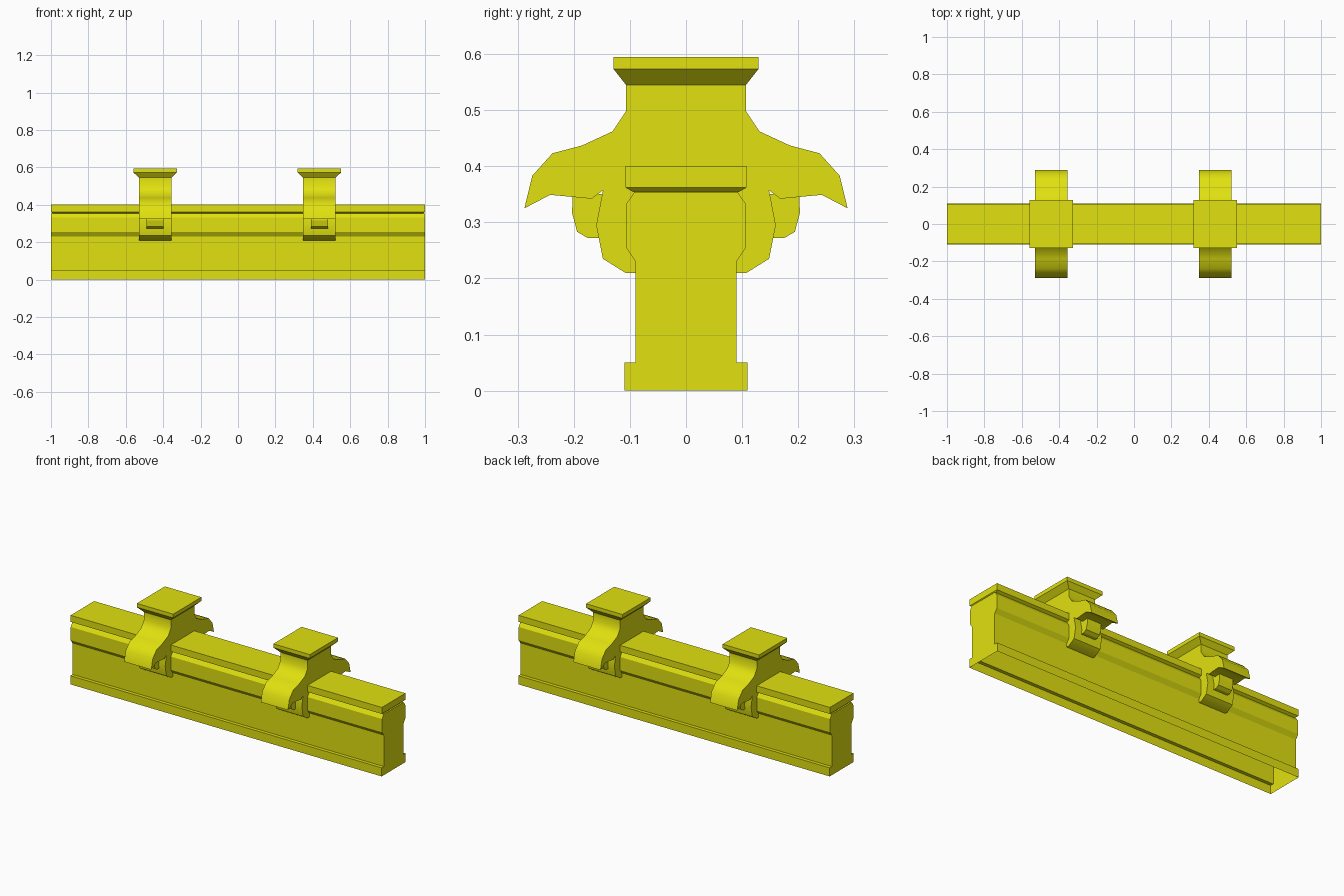
import bpy, bmesh, math

if "Cube" in bpy.data.objects:
    bpy.data.objects.remove(bpy.data.objects["Cube"])

yellow = bpy.data.materials.new("rail_yellow")
yellow.diffuse_color = (0.75, 0.75, 0.005, 1)
yellow.use_nodes = True
yellow.node_tree.nodes["Principled BSDF"].inputs["Base Color"].default_value = yellow.diffuse_color


def finish(name, bm, smooth=None):
    bmesh.ops.recalc_face_normals(bm, faces=bm.faces)
    me = bpy.data.meshes.new(name)
    bm.to_mesh(me)
    bm.free()
    me.materials.append(yellow)
    ob = bpy.data.objects.new(name, me)
    bpy.context.collection.objects.link(ob)
    if smooth:
        bpy.ops.object.select_all(action='DESELECT')
        ob.select_set(True)
        bpy.context.view_layer.objects.active = ob
        bpy.ops.object.shade_smooth_by_angle(angle=math.radians(smooth))
    return ob


def extrude_x(name, loop, x0, x1, smooth=None, open_bottom=False):
    """Extrude a closed (y, z) outline along x."""
    bm = bmesh.new()
    a = [bm.verts.new((x0, y, z)) for y, z in loop]
    b = [bm.verts.new((x1, y, z)) for y, z in loop]
    bm.faces.new(a)
    bm.faces.new(b)
    for i in range(len(loop)):
        j = (i + 1) % len(loop)
        bm.faces.new((a[i], a[j], b[j], b[i]))
    bmesh.ops.recalc_face_normals(bm, faces=bm.faces)
    if open_bottom:
        low = [f for f in bm.faces if all(v.co.z < 1e-5 for v in f.verts)]
        bmesh.ops.delete(bm, geom=low, context='FACES_ONLY')
    return finish(name, bm, smooth)


def mirrored(half):
    return half + [(-y, z) for y, z in reversed(half)]


def slab(name, cx, layers):
    """Stack of rectangles (half_x, half_y, z) joined into a solid."""
    bm = bmesh.new()
    rings = [[bm.verts.new((cx + sx * hx, sy * hy, z))
              for sx, sy in ((-1, -1), (1, -1), (1, 1), (-1, 1))]
             for hx, hy, z in layers]
    bm.faces.new(rings[0])
    bm.faces.new(rings[-1])
    for r, s in zip(rings, rings[1:]):
        for i in range(4):
            j = (i + 1) % 4
            bm.faces.new((r[i], r[j], s[j], s[i]))
    return finish(name, bm)


# Long rail: hollow from below, with a foot flange and a shoulder
rail = [(0.11, 0), (0.11, 0.05), (0.09, 0.05), (0.09, 0.23),
        (0.107, 0.255), (0.107, 0.332), (0.092, 0.354)]
extrude_x("rail_body", mirrored(rail), -1, 1, open_bottom=True)
slab("rail_top", 0, [(0.99, 0.092, 0.353), (1, 0.108, 0.362), (1, 0.108, 0.40)])

# Two clamps gripping the rail
clamp = [(0.107, 0.546), (0.107, 0.498), (0.131, 0.462), (0.185, 0.437),
         (0.238, 0.423), (0.274, 0.383), (0.288, 0.325), (0.242, 0.349),
         (0.168, 0.342), (0.148, 0.357), (0.160, 0.295), (0.148, 0.235),
         (0.108, 0.21), (0.088, 0.21), (0.088, 0.385)]
hook = [(0.13, 0.35), (0.202, 0.352), (0.203, 0.317), (0.194, 0.283),
        (0.175, 0.272), (0.13, 0.272)]
for side, cx in (("left", -0.443), ("right", 0.435)):
    extrude_x(side + "_clamp", mirrored(clamp), cx - 0.087, cx + 0.087, 40)
    # flared cap on top
    slab(side + "_clamp_cap", cx, [(0.087, 0.107, 0.545), (0.117, 0.129, 0.573),
                                   (0.117, 0.129, 0.595)])
    # narrow block under each wing
    for tag, s in (("front", -1), ("back", 1)):
        extrude_x(f"{side}_{tag}_block", [(s * y, z) for y, z in hook],
                  cx - 0.045, cx + 0.045)
